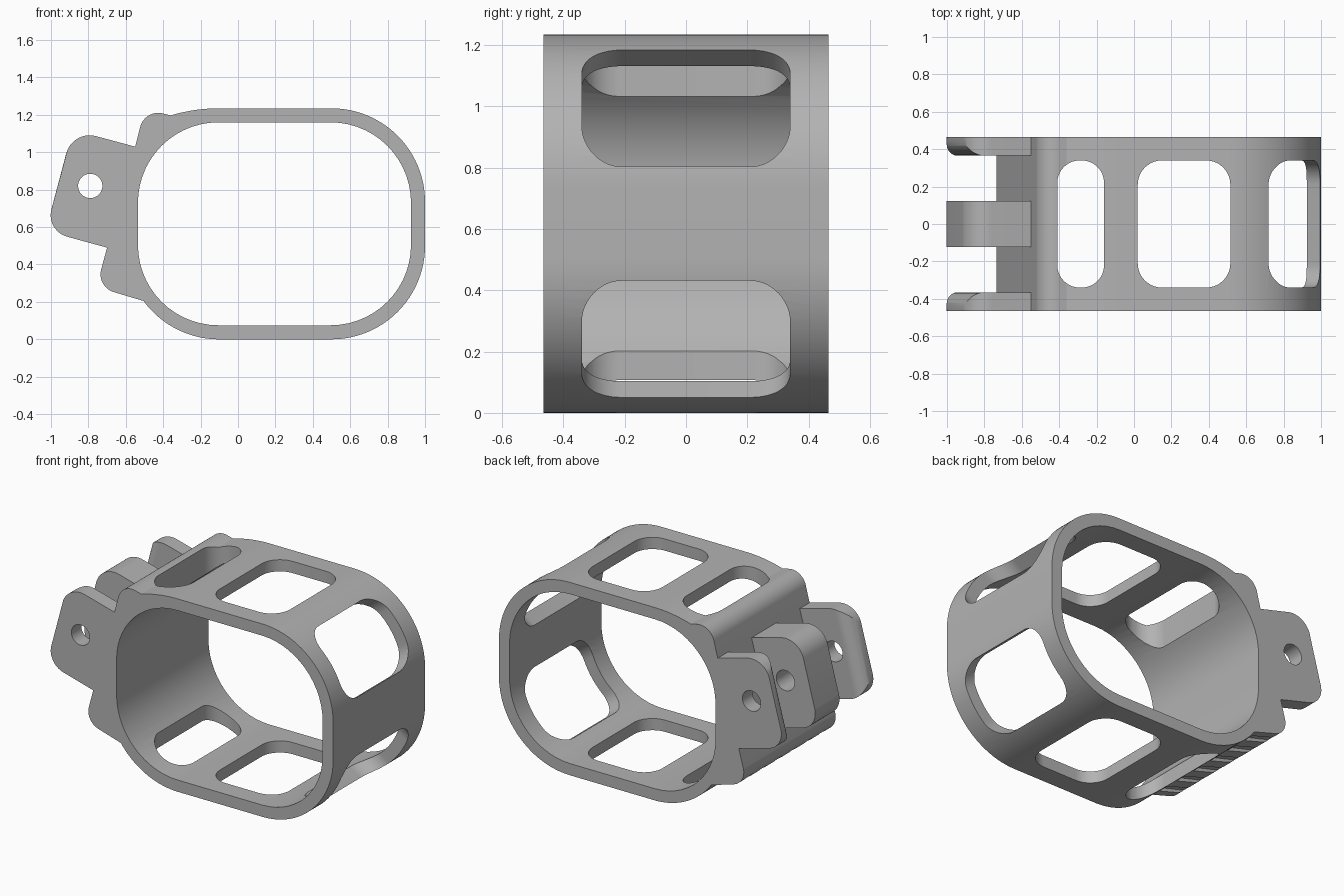
import bpy
import math
from mathutils import Matrix, Vector

cube = bpy.data.objects.get("Cube")
if cube:
    bpy.data.objects.remove(cube)

grey = bpy.data.materials.new("matte grey")
grey.use_nodes = True
grey.diffuse_color = (0.45, 0.45, 0.45, 1)
grey.node_tree.nodes["Principled BSDF"].inputs["Base Color"].default_value = grey.diffuse_color

DEPTH = 0.93
TILT = math.radians(15)
Y = Vector((0, 1, 0))
ACROSS = Vector((math.cos(TILT), 0, -math.sin(TILT)))   # from lug tip toward the ring
ALONG = Vector((math.sin(TILT), 0, math.cos(TILT)))     # up the slanted mount


def rounded(corners, steps=14):
    """Polygon of (a, b, radius) corners turned into a filleted outline."""
    out = []
    for i, (a, b, r) in enumerate(corners):
        p = Vector((a, b))
        if r == 0:
            out.append(p)
            continue
        d1 = (Vector(corners[i - 1][:2]) - p).normalized()
        d2 = (Vector(corners[(i + 1) % len(corners)][:2]) - p).normalized()
        half = d1.angle(d2) / 2
        centre = p + (d1 + d2).normalized() * (r / math.sin(half))
        start = p + d1 * (r / math.tan(half)) - centre
        end = p + d2 * (r / math.tan(half)) - centre
        sweep = start.angle_signed(end)
        for k in range(steps + 1):
            t = -sweep * k / steps
            c, s = math.cos(t), math.sin(t)
            out.append(centre + Vector((start.x * c - start.y * s, start.x * s + start.y * c)))
    return out


def rect(w, h, r):
    return rounded([(-w / 2, -h / 2, r), (w / 2, -h / 2, r), (w / 2, h / 2, r), (-w / 2, h / 2, r)])


def circle(r, n=32):
    return [Vector((r * math.cos(math.tau * k / n), r * math.sin(math.tau * k / n))) for k in range(n)]


def prism(name, outline, length, centre=(0, 0, 0), ax=Vector((1, 0, 0)), ay=Vector((0, 0, 1))):
    """Extrude an outline lying in the ax-ay plane, evenly about centre."""
    az = ax.cross(ay)
    c, n = Vector(centre), len(outline)
    verts = [c + ax * p.x + ay * p.y + az * s for s in (-length / 2, length / 2) for p in outline]
    area = sum(p.x * q.y - q.x * p.y for p, q in zip(outline, outline[1:] + outline[:1]))
    faces = [list(range(n))[::-1], list(range(n, 2 * n))]
    faces += [[i, (i + 1) % n, n + (i + 1) % n, n + i] for i in range(n)]
    if area < 0:
        faces = [f[::-1] for f in faces]
    mesh = bpy.data.meshes.new(name)
    mesh.from_pydata(verts, [], faces)
    mesh.materials.append(grey)
    obj = bpy.data.objects.new(name, mesh)
    bpy.context.collection.objects.link(obj)
    return obj


def finish(obj, cutters, keep=None):
    """Apply cutters, an optional intersecting envelope, and smooth shading."""
    tools = [(c, 'DIFFERENCE') for c in cutters] + ([(keep, 'INTERSECT')] if keep else [])
    bpy.ops.object.select_all(action='DESELECT')
    bpy.context.view_layer.objects.active = obj
    obj.select_set(True)
    for tool, op in tools:
        mod = obj.modifiers.new("cut", 'BOOLEAN')
        mod.operation, mod.solver, mod.object = op, 'EXACT', tool
        bpy.ops.object.modifier_apply(modifier=mod.name)
        bpy.data.objects.remove(tool)
    bpy.ops.object.shade_smooth_by_angle(angle=math.radians(30))


# Ring body with the slanted mount on its right side
body = prism("ring_body", rounded([
    (1, 0, 0.5), (1, 1.235, 0.5), (-0.23, 1.235, 0.9), (-0.36, 1.197, 0),
    (-0.498, 1.232, 0.1), (-0.55, 1.03, 0), (-0.7, 0.49, 0),
    (-0.757, 0.28, 0.1), (-0.505, 0.205, 0), (-0.35, 0, 0.5)], 24), DEPTH)

# Inner opening
cutters = [prism("opening", rect(1.46, 1.085, 0.43), 2, (0.195, 0, 0.6175))]

# Vertical windows through the top and bottom
for x, width, r in ((0.2675, 0.495, 0.13), (-0.285, 0.25, 0.12)):
    cutters.append(prism("window", rect(width, 0.68, r), 2, (x, 0, 0.6), ay=Y))

# Slanted windows through the left corners
for side in (1, -1):
    a = math.radians(36) * side
    tangent = Vector((math.sin(a), 0, -math.cos(a)))
    cutters.append(prism("corner_window", rect(0.47, 0.68, 0.13), 0.6,
                         (0.858, 0, 0.6175 + 0.377 * side), tangent, Y))

# Shallow grooves under the lower lip
for k in range(6):
    cutters.append(prism("groove", rect(0.2, 0.04, 0), 0.07,
                         (-0.63, 0.15 * (k - 2.5), 0.242), ACROSS, ALONG))
finish(body, cutters)

# Hinge lugs: one in the middle and a mirrored outer pair
lug_shape = rounded([(-0.55, 1.03, 0), (-0.885, 1.12, 0.13), (-1.028, 0.58, 0.12), (-0.7, 0.49, 0)])
for name, y, thick in (("middle_lug", 0, 0.245), ("outer_lugs", 0.415, 0.1)):
    lug = prism(name, lug_shape, thick, (0, y, 0))
    hole = prism("hole", circle(0.065), 2, (-0.79, 0, 0.82))
    envelope = None
    if y:
        # Rounds the inner edge along the lug tip
        profile = rounded([(0, 0.5, 0), (0, 0.365, 0.09), (0.8, 0.365, 0), (0.8, 0.5, 0)])
        envelope = prism("envelope", profile, 3, (-1.028, 0, 0.58), ACROSS, Y)
    finish(lug, [hole], envelope)
    if y:
        mirror = lug.modifiers.new("mirror", 'MIRROR')
        mirror.use_axis = (False, True, False)
